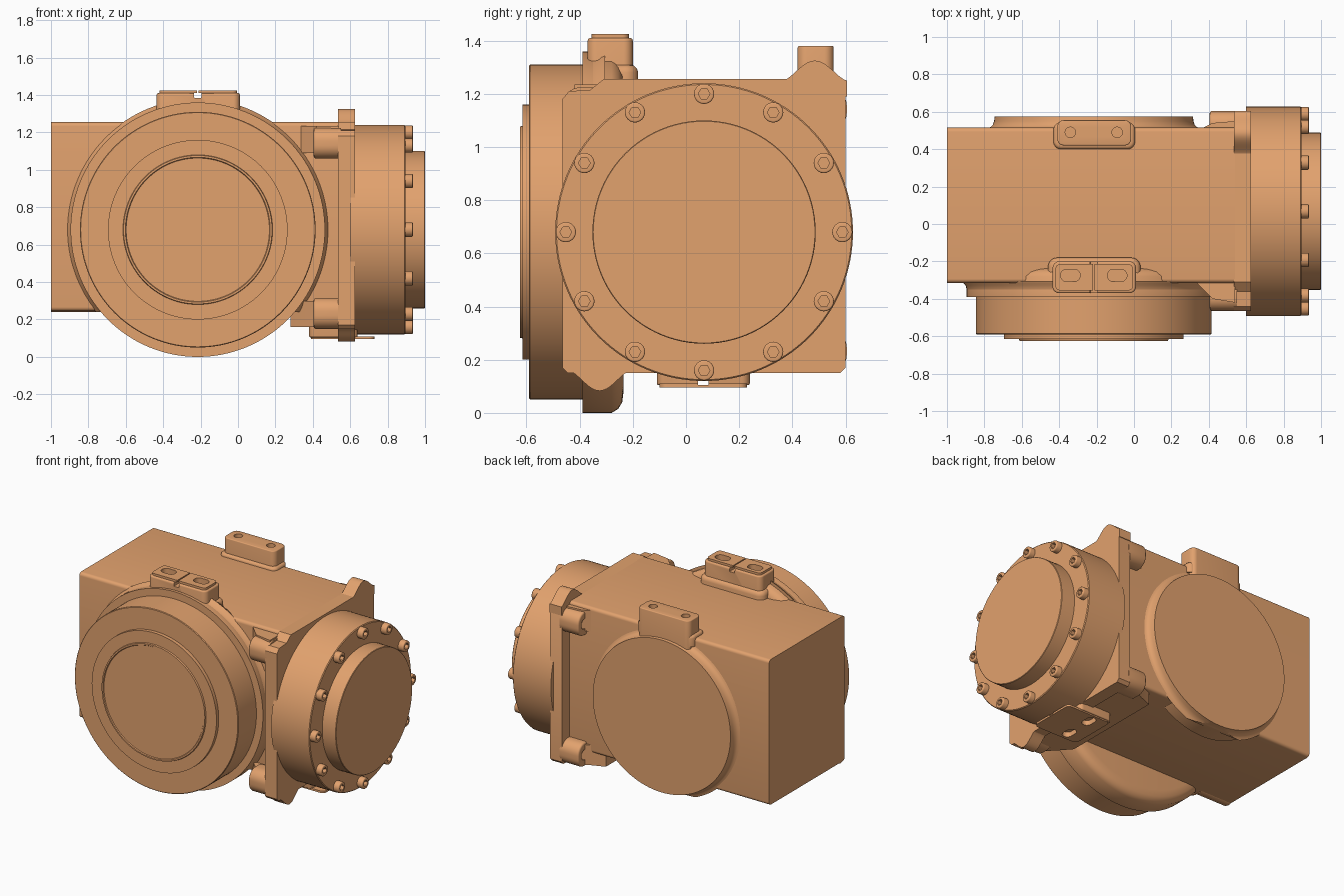
import bpy, bmesh, math
from mathutils import Matrix

if "Cube" in bpy.data.objects:
    bpy.data.objects.remove(bpy.data.objects["Cube"])

mat = bpy.data.materials.new("copper_paint")
mat.diffuse_color = (0.76, 0.36, 0.155, 1)
mat.use_nodes = True
mat.node_tree.nodes["Principled BSDF"].inputs["Base Color"].default_value = mat.diffuse_color


def place(u, v, t, axis):
    return {"X": (t, u, v), "Y": (u, t, v), "Z": (u, v, t)}[axis]


def finish(bm, name):
    bmesh.ops.recalc_face_normals(bm, faces=bm.faces)
    me = bpy.data.meshes.new(name)
    bm.to_mesh(me)
    bm.free()
    me.materials.append(mat)
    ob = bpy.data.objects.new(name, me)
    bpy.context.collection.objects.link(ob)
    return ob


def smooth(ob):
    bpy.ops.object.select_all(action="DESELECT")
    ob.select_set(True)
    bpy.context.view_layer.objects.active = ob
    bpy.ops.object.shade_smooth_by_angle(angle=math.radians(35))
    return ob


def revolve(name, profile, cu, cv, axis, seg=96, floor=None):
    """Closed solid from (radius, position) pairs; both ends capped."""
    bm = bmesh.new()
    rings = [[bm.verts.new(place(cu + r * math.cos(2 * math.pi * i / seg),
                                 cv + r * math.sin(2 * math.pi * i / seg), t, axis))
              for i in range(seg)] for r, t in profile]
    for a, b in zip(rings, rings[1:]):
        for i in range(seg):
            j = (i + 1) % seg
            bm.faces.new((a[i], a[j], b[j], b[i]))
    bm.faces.new(rings[0])
    bm.faces.new(rings[-1])
    if floor is not None:
        geom = bm.verts[:] + bm.edges[:] + bm.faces[:]
        cut = bmesh.ops.bisect_plane(bm, geom=geom, plane_co=(0, 0, floor),
                                     plane_no=(0, 0, -1), clear_outer=True)
        edges = [e for e in cut["geom_cut"] if isinstance(e, bmesh.types.BMEdge)]
        bmesh.ops.holes_fill(bm, edges=edges)
    return smooth(finish(bm, name))


def round_rect(u0, u1, v0, v1, r, n=8):
    pts = []
    for k, (u, v) in enumerate([(u1 - r, v1 - r), (u0 + r, v1 - r), (u0 + r, v0 + r), (u1 - r, v0 + r)]):
        for i in range(n + 1):
            a = math.pi / 2 * (k + i / n)
            pts.append((u + r * math.cos(a), v + r * math.sin(a)))
    return pts


def circle(u, v, r, n=24):
    return [(u + r * math.cos(2 * math.pi * i / n), v + r * math.sin(2 * math.pi * i / n)) for i in range(n)]


def slab(name, outline, a, b, axis, rim=0):
    """Extruded outline, optionally with a rounded rim at the b end."""
    bm = bmesh.new()
    low = [bm.verts.new(place(u, v, a, axis)) for u, v in outline]
    top = [bm.verts.new(place(u, v, b, axis)) for u, v in outline]
    n = len(low)
    for i in range(n):
        bm.faces.new((low[i], low[(i + 1) % n], top[(i + 1) % n], top[i]))
    bm.faces.new(low)
    cap = bm.faces.new(top)
    bmesh.ops.recalc_face_normals(bm, faces=bm.faces)
    if rim:
        bmesh.ops.bevel(bm, geom=cap.edges[:], offset=rim, segments=3, profile=0.5, affect="EDGES")
    return finish(bm, name)


def cut(ob, *cutters):
    for c in cutters:
        m = ob.modifiers.new("cut", "BOOLEAN")
        m.operation, m.solver, m.object = "DIFFERENCE", "EXACT", c
        bpy.context.view_layer.objects.active = ob
        bpy.ops.object.modifier_apply(modifier=m.name)
        bpy.data.objects.remove(c)
    return smooth(ob)


CX, CZ = -0.215, 0.68      # axis of the front and back covers
DY = 0.068                 # axis of the side drum

# main housing, long edges rounded
smooth(slab("housing", round_rect(-0.315, 0.515, 0.245, 1.255, 0.022, 5), -1.0, 0.54, "X"))
smooth(slab("front_bottom_rib", circle(-0.27, 0.28, 0.04), -1.0, -0.76, "X"))

# front cover, stepped
revolve("front_collar", [(0.60, -0.235), (0.64, -0.24), (0.665, -0.255), (0.68, -0.28), (0.68, -0.39), (0.5, -0.39)], CX, CZ, "Y", 128)
revolve("front_collar_fillet", [(0.70, -0.305), (0.695, -0.318), (0.685, -0.33), (0.68, -0.35)], CX, CZ, "Y", 128, 0.24)
revolve("front_cover", [(0.63, -0.38), (0.63, -0.586), (0.626, -0.59), (0.48, -0.59), (0.48, -0.615),
                        (0.40, -0.615), (0.397, -0.625), (0.387, -0.625), (0.383, -0.619)], CX, CZ, "Y", 128)

# back cover with concave fillet
revolve("back_cover", [(0.53, 0.40), (0.53, 0.505), (0.572, 0.512), (0.552, 0.518), (0.54, 0.53), (0.533, 0.55), (0.53, 0.575)],
        CX, CZ, "Y", 128, 0.15)

# slotted pad on top at the front
pad = slab("front_top_pad", round_rect(-0.435, 0.01, -0.37, -0.2, 0.035), 1.15, 1.41, "Z", 0.01)
plate = slab("front_top_pad_plate", round_rect(-0.42, -0.005, -0.355, -0.215, 0.025), 1.4, 1.425, "Z")
for ob in (pad, plate):
    cut(ob, *[slab("slot", round_rect(x - 0.052, x + 0.052, -0.308, -0.242, 0.032), 1.37, 1.5, "Z") for x in (-0.34, -0.09)],
        slab("groove", round_rect(CX - 0.02, CX + 0.02, 1.385, 1.412, 0.004, 2), -0.5, 0, "Y"),
        slab("seam", round_rect(CX - 0.004, CX + 0.004, -0.5, 0, 0.001, 1), 1.405, 1.5, "Z"))
smooth(slab("front_top_pad_foot", round_rect(-0.46, 0.035, -0.388, -0.18, 0.05), 1.15, 1.31, "Z", 0.03))

# drilled lug on top at the back
lug = slab("back_top_lug", round_rect(-0.41, -0.015, 0.42, 0.555, 0.035), 1.13, 1.38, "Z", 0.006)
cut(lug, *[slab("hole", circle(x, 0.49, 0.028), 1.3, 1.5, "Z") for x in (-0.34, -0.09)])
smooth(slab("back_top_lug_foot", round_rect(-0.43, 0.005, 0.4, 0.545, 0.04), 1.2, 1.275, "Z", 0.018))

# side flange plate, one corner clipped
smooth(slab("flange_plate", [(-0.465, 0.17), (-0.445, 0.15), (0.58, 0.15), (0.6, 0.17), (0.6, 1.19), (0.585, 1.215), (0.55, 1.255),
                             (-0.31, 1.255), (-0.36, 1.215), (-0.44, 1.21), (-0.465, 1.18)], 0.535, 0.625, "X"))


def ear(name, c, base, h, w):
    bump = [(c + w * t / 12, base + h * (0.5 + 0.5 * math.cos(math.pi * t / 12)) ** 0.75) for t in range(-12, 13)]
    inner = base - math.copysign(0.06, h)
    smooth(slab(name, [(c - w, inner)] + bump + [(c + w, inner)], 0.535, 0.625, "X"))


ear("flange_top_ear", 0.485, 1.25, 0.075, 0.12)
ear("flange_bottom_ear", -0.325, 0.155, -0.072, 0.11)

# four corner bosses behind the flange, with screw pockets
for side, y0, y1 in (("front", -0.465, -0.29), ("back", 0.43, 0.605)):
    for level, z0, z1 in (("lower", 0.15, 0.315), ("upper", 1.06, 1.225)):
        boss = slab(f"{side}_{level}_boss", round_rect(y0, y1, z0, z1, 0.07), 0.55, 0.405, "X", 0.012)
        cy, cz = (y0 + y1) / 2, (z0 + z1) / 2
        out = -0.02 if side == "front" else 0.02
        cut(boss, slab("pocket", circle(cy + out, cz, 0.035), 0.3, 0.48, "X"))
# webs running from the bosses into the housing
for z0, z1 in ((0.16, 0.30), (1.09, 1.235)):
    smooth(slab("boss_web", [(0.28, -0.25), (0.35, -0.33), (0.42, -0.40), (0.54, -0.42), (0.54, 0.55),
                             (0.42, 0.54), (0.37, 0.515), (0.28, 0.48)], z0, z1, "Z"))

# side drum and end disc
revolve("side_drum", [(0.56, 0.6), (0.56, 0.89), (0.555, 0.895), (0.4, 0.895)], DY, CZ, "X", 128)
revolve("side_end_disc", [(0.42, 0.88), (0.42, 0.997), (0.417, 1.0)], DY, CZ, "X", 96)

# ring of twelve socket-head bolts
bolt = slab("drum_bolt_1", circle(0, 0, 0.038), -0.02, 0.04, "X", 0.006)
cut(bolt, slab("socket", circle(0, 0, 0.022, 6), 0.015, 0.1, "X"))
for i in range(12):
    ob = bolt
    if i:
        ob = bpy.data.objects.new(f"drum_bolt_{i + 1}", bolt.data)
        bpy.context.collection.objects.link(ob)
    a = math.pi * i / 6
    ob.location = (0.895, DY + 0.52 * math.cos(a), CZ + 0.52 * math.sin(a))

# slotted pad underneath
foot = slab("bottom_pad", round_rect(0.38, 0.64, -0.11, 0.24, 0.03), 0.26, 0.105, "Z", 0.006)
sole = slab("bottom_pad_plate", round_rect(0.39, 0.73, -0.1, 0.23, 0.03), 0.11, 0.096, "Z")
for ob in (foot, sole):
    cut(ob, *[slab("slot", round_rect(0.47, 0.535, y - 0.052, y + 0.052, 0.032), 0.13, 0.0, "Z") for y in (-0.03, 0.16)],
        slab("groove", round_rect(0.045, 0.085, 0.104, 0.125, 0.004, 2), 0.3, 0.8, "X"))
